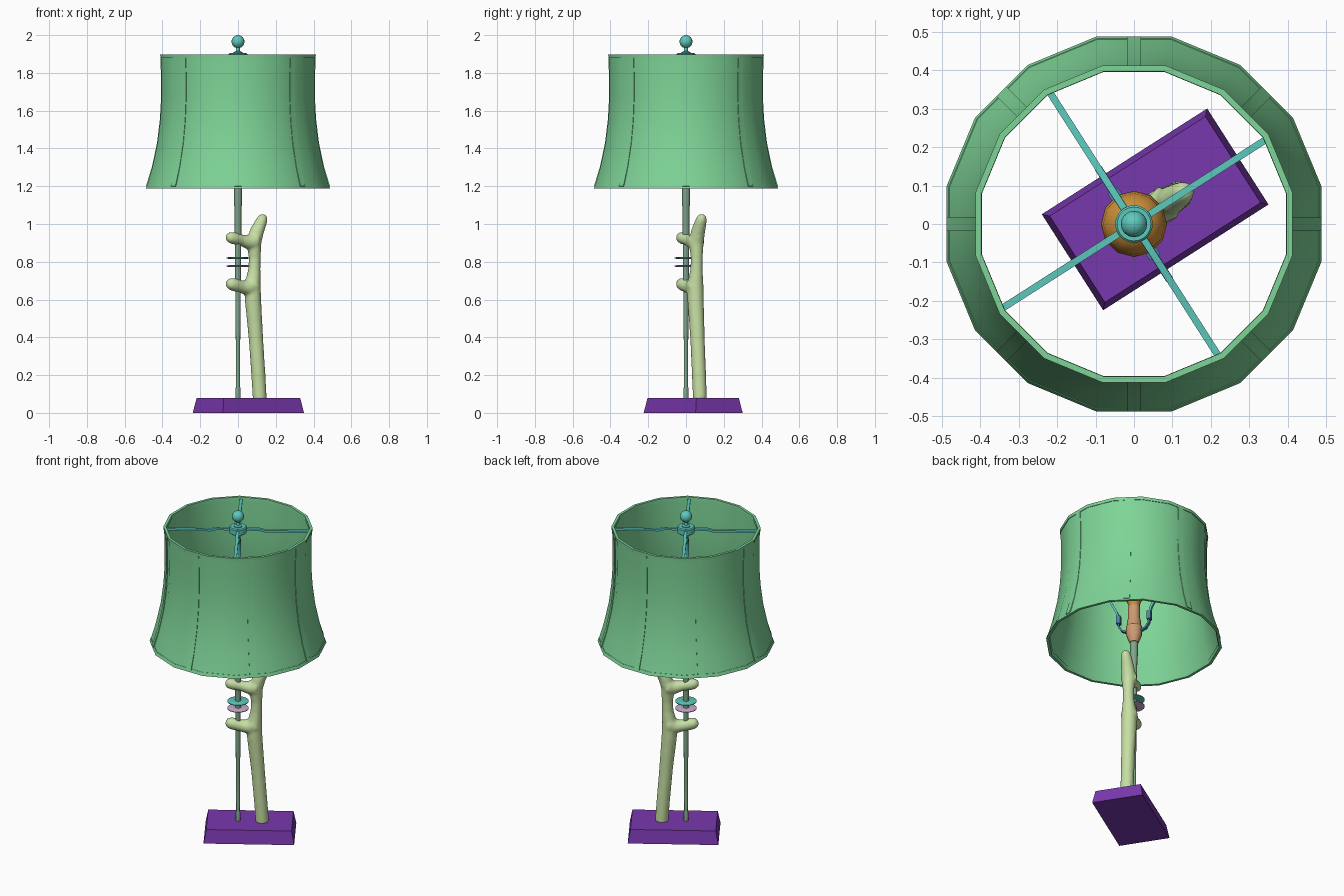
import bpy, bmesh, math
from mathutils import Vector, Matrix

if "Cube" in bpy.data.objects:
    bpy.data.objects.remove(bpy.data.objects["Cube"])

TILT = math.radians(32.6)      # heading shared by base, branch and spider


def material(name, rgb):
    m = bpy.data.materials.new(name)
    m.diffuse_color = (*rgb, 1)
    m.use_nodes = True
    m.node_tree.nodes["Principled BSDF"].inputs["Base Color"].default_value = m.diffuse_color
    return m


GREEN = material("shade_green", (0.21, 0.66, 0.31))
TEAL = material("teal", (0.11, 0.58, 0.50))
BLUE = material("blue", (0.08, 0.22, 0.42))
ORANGE = material("orange", (0.60, 0.27, 0.04))
TAN = material("tan", (0.60, 0.33, 0.17))
POLE = material("pole_green", (0.22, 0.38, 0.25))
PINK = material("pink", (0.58, 0.42, 0.60))
BARK = material("pale_green", (0.57, 0.74, 0.37))
PURPLE = material("purple", (0.19, 0.04, 0.42))


def finish(name, bm, mat, angle=35):
    bmesh.ops.recalc_face_normals(bm, faces=bm.faces)
    me = bpy.data.meshes.new(name)
    bm.to_mesh(me)
    bm.free()
    me.materials.append(mat)
    ob = bpy.data.objects.new(name, me)
    bpy.context.collection.objects.link(ob)
    if angle:
        bpy.ops.object.select_all(action='DESELECT')
        ob.select_set(True)
        bpy.context.view_layer.objects.active = ob
        bpy.ops.object.shade_smooth_by_angle(angle=math.radians(angle))
    return ob


def bridge(bm, rings, closed=False):
    """Skin a list of vertex rings, capping the ends or joining them."""
    n = len(rings[0])
    pairs = list(zip(rings, rings[1:] + rings[:1])) if closed else list(zip(rings, rings[1:]))
    for a, b in pairs:
        for i in range(n):
            j = (i + 1) % n
            bm.faces.new((a[i], a[j], b[j], b[i]))
    if not closed:
        bm.faces.new(rings[0])
        bm.faces.new(rings[-1])


def lathe(name, profile, n, mat, closed=False, phase=0.0):
    bm = bmesh.new()
    rings = [[bm.verts.new((r * math.cos(phase + 2 * math.pi * i / n),
                            r * math.sin(phase + 2 * math.pi * i / n), z))
              for i in range(n)] for r, z in profile]
    bridge(bm, rings, closed)
    return finish(name, bm, mat)


def sweep(bm, path, heading, n=4):
    """Sweep along (s, z, half_side, half_thick) in the vertical plane at heading."""
    along = Vector((math.cos(heading), math.sin(heading), 0))
    side = Vector((-math.sin(heading), math.cos(heading), 0))
    pts = [along * p[0] + Vector((0, 0, p[1])) for p in path]
    grow, turn = (math.sqrt(2), math.pi / 4) if n == 4 else (1, 0)
    rings = []
    for k, p in enumerate(pts):
        t = (pts[min(k + 1, len(pts) - 1)] - pts[max(k - 1, 0)]).normalized()
        up = t.cross(side)
        rings.append([bm.verts.new(p + side * (path[k][2] * grow * math.cos(turn + 2 * math.pi * i / n))
                                   + up * (path[k][3] * grow * math.sin(turn + 2 * math.pi * i / n)))
                      for i in range(n)])
    bridge(bm, rings)


# Base: tapered block
bm = bmesh.new()
turn = Matrix.Translation((0.055, 0.038, 0)) @ Matrix.Rotation(TILT, 4, 'Z')
rings = [[bm.verts.new(turn @ Vector((x * (0.255 - d), y * (0.148 - d), z)))
          for x, y in ((-1, -1), (1, -1), (1, 1), (-1, 1))]
         for d, z in ((0, 0), (0.015, 0.08))]
bridge(bm, rings)
finish("base", bm, PURPLE, 0)

# Pole
lathe("pole", [(0.013, 0.07), (0.013, 0.13), (0.01, 0.14), (0.012, 0.4), (0.014, 0.6),
               (0.016, 0.8), (0.019, 1.09), (0.022, 1.11), (0.022, 1.22)], 12, POLE)

# Branch support: trunk and two prongs fused into one smooth form
bm = bmesh.new()
trunk = [(0.137, 0.07, .038), (0.128, 0.2, .038), (0.112, 0.4, .039), (0.094, 0.6, .044), (0.092, 0.68, .043),
         (0.103, 0.76, .033), (0.105, 0.82, .032), (0.1, 0.9, .04), (0.118, 0.96, .038),
         (0.145, 1.01, .032), (0.158, 1.035, .027), (0.165, 1.05, .014)]
lower = [(0.1, 0.68, .05), (0.06, 0.662, .043), (0.02, 0.668, .034), (-0.03, 0.68, .035),
         (-0.055, 0.685, .03), (-0.07, 0.688, .014)]
upper = [(0.105, 0.91, .05), (0.06, 0.905, .038), (0.02, 0.915, .03), (-0.03, 0.925, .033),
         (-0.055, 0.93, .029), (-0.072, 0.932, .014)]
for part in (trunk, lower, upper):
    sweep(bm, [(s, z, r, r) for s, z, r in part], TILT, 14)
branch = finish("branch_support", bm, BARK, 0)
remesh = branch.modifiers.new("fuse", 'REMESH')
remesh.mode = 'VOXEL'
remesh.voxel_size = 0.008
remesh.use_smooth_shade = True
soften = branch.modifiers.new("soften", 'SMOOTH')
soften.factor = 0.5
soften.iterations = 8

# Two discs on the pole
for name, z, mat in (("upper_disc", 0.82, TEAL), ("lower_disc", 0.777, PINK)):
    lathe(name, [(0.05, z - .005), (0.06, z - .002), (0.06, z + .002), (0.05, z + .005)], 20, mat)

# Socket and bulb
lathe("socket", [(0.026, 1.19), (0.032, 1.205), (0.045, 1.24), (0.047, 1.29), (0.04, 1.3),
                 (0.04, 1.33), (0.035, 1.34), (0.035, 1.42)], 12, TAN)
lathe("bulb", [(0.03, 1.41), (0.034, 1.44), (0.05, 1.48), (0.074, 1.525), (0.086, 1.575),
               (0.08, 1.615), (0.058, 1.648), (0.025, 1.665), (0.004, 1.668)], 12, ORANGE)

# Harp: lower saddle, side sleeves and upper loop
ACROSS = TILT + math.pi / 2


def mirrored(half):
    return half + [(-s, z) for s, z in reversed(half) if s]


def strap(name, pts, mat, w, t):
    bm = bmesh.new()
    sweep(bm, [(s, z, w, t) for s, z in pts], ACROSS)
    return finish(name, bm, mat)


strap("harp_saddle", mirrored([(0.09, 1.36), (0.09, 1.31), (0.07, 1.275), (0.035, 1.26), (0, 1.26)]),
      BLUE, 0.011, 0.005)
strap("harp_loop", mirrored([(0.09, 1.35), (0.1, 1.4), (0.14, 1.48), (0.163, 1.56), (0.167, 1.64),
                             (0.145, 1.73), (0.09, 1.82), (0.04, 1.865), (0, 1.87)]), TEAL, 0.01, 0.006)
for i, s in enumerate((-0.09, 0.09)):
    strap("harp_sleeve_%d" % (i + 1), [(s, 1.325), (s, 1.375)], BLUE, 0.016, 0.012)

# Shade: 16-sided flared shell
N, PHASE = 16, math.pi / 16
outer = [(0.494, 1.19), (0.462, 1.3), (0.434, 1.43), (0.419, 1.55), (0.412, 1.67), (0.413, 1.79), (0.416, 1.895)]
inner = [(r - 0.009, z) for r, z in reversed(outer)]
lathe("shade", outer + inner, N, GREEN, True, PHASE)

# Shade trim: top and bottom bands, eight seam strips
for name, r0, r1, z0, z1 in (("shade_bottom_band", 0.494, 0.488, 1.188, 1.207),
                             ("shade_top_band", 0.416, 0.417, 1.88, 1.898)):
    lathe(name, [(r0 + .003, z0), (r1 + .003, z1), (r1 - .013, z1), (r0 - .013, z0)], N, GREEN, True, PHASE)
for k in range(8):
    bm = bmesh.new()
    sweep(bm, [(r * math.cos(PHASE), min(max(z, 1.2), 1.885), 0.018, 0.003) for r, z in outer],
          k * math.pi / 4)
    finish("shade_seam_%d" % (k + 1), bm, GREEN)

# Spider: four arms, hub and ball finial
for k in range(4):
    bm = bmesh.new()
    sweep(bm, [(s, z, 0.009, 0.006) for s, z in ((0.03, 1.888), (0.12, 1.888), (0.15, 1.88), (0.409, 1.88))],
          TILT + k * math.pi / 2)
    finish("spider_arm_%d" % (k + 1), bm, TEAL)
lathe("spider_hub", [(0.044, 1.865), (0.049, 1.87), (0.049, 1.9), (0.044, 1.905)], 20, TEAL)
lathe("finial", [(0.024, 1.9), (0.024, 1.91), (0.012, 1.915), (0.01, 1.938)]
      + [(0.0345 * math.cos(math.radians(a)), 1.9655 + 0.0345 * math.sin(math.radians(a)))
         for a in (-60, -40, -20, 0, 20, 40, 60, 78)] + [(0.001, 2.0)], 16, TEAL)
